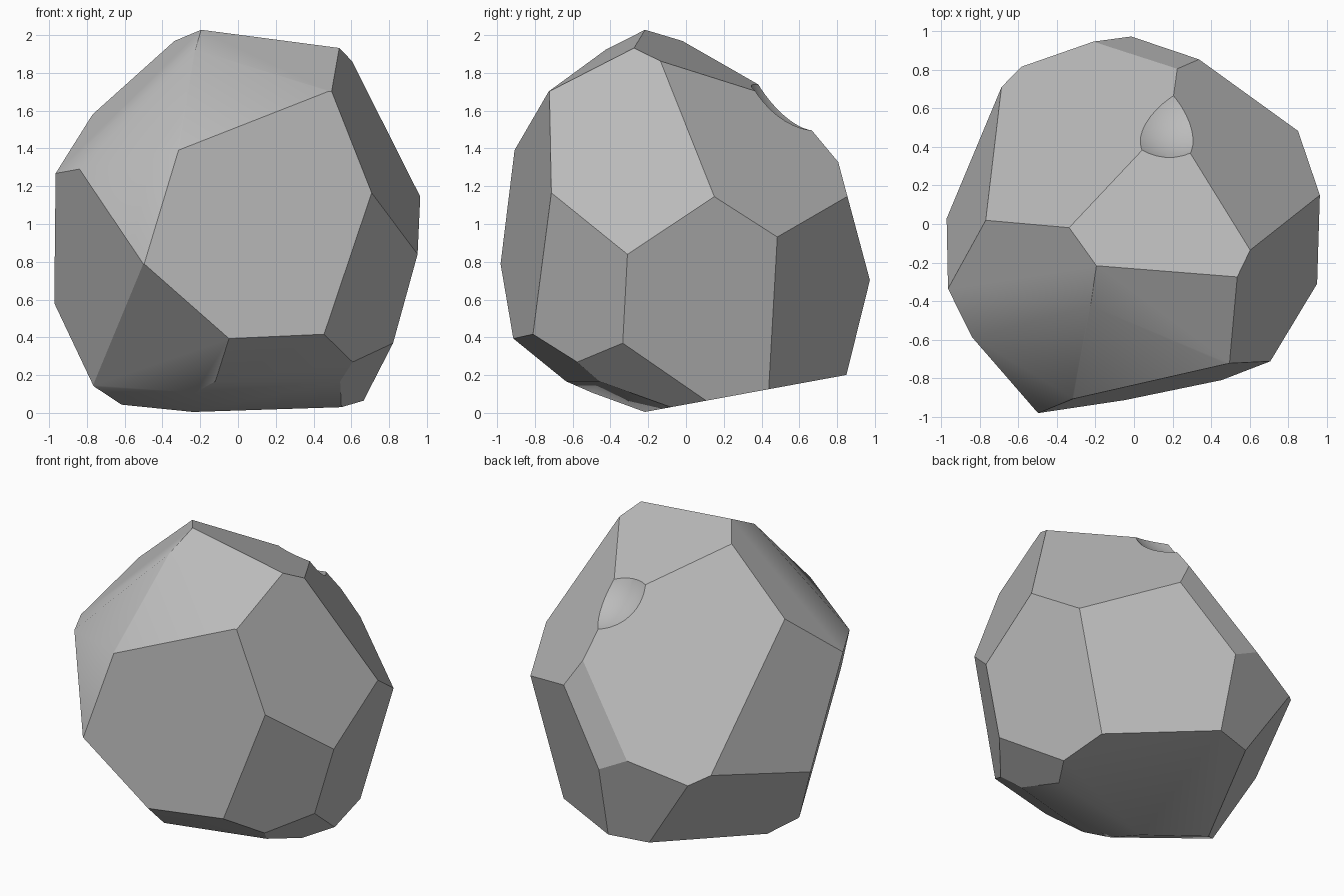
import bpy
import bmesh
import math
from mathutils import Vector

default_cube = bpy.data.objects.get("Cube")
if default_cube:
    bpy.data.objects.remove(default_cube, do_unlink=True)

CENTRE = Vector((0, 0, 1))

# Chisel cuts: outward direction and distance from the middle of the boulder
CUTS = {
    "front": (.20, -.98, .06, .85),
    "upper right side": (.90, -.26, .35, .88),
    "front right corner": (.77, -.61, -.18, .95),
    "right side": (.95, .15, -.27, .90),
    "upper back right": (.63, .56, .54, .77),
    "back right": (.52, .83, -.19, .857),
    "top": (.15, .38, .91, .824),
    "upper back left": (-.43, .72, .55, .664),
    "back chamfer": (0, .97, .26, .867),
    "lower back": (-.25, .94, -.24, .99),
    "front left side": (-.86, -.45, -.23, .92),
    "left side": (-.92, .34, .19, .825),
    "lower back left": (-.74, .43, -.52, .95),
    "lower front left": (-.46, -.63, -.63, .98),
    "lower front": (.16, -.60, -.79, 1.02),
    "underside front": (.09, -.34, -.94, .988),
    "underside left": (-.28, -.34, -.90, 1.036),
    "underside right": (.64, -.27, -.72, 1.07),
    "underside": (0, .18, -.98, .936),
    "front left shoulder": (-.535, -.80, .26, .996),
    "left shoulder": (-.66, -.26, .71, .915),
    "middle shoulder": (-.49, -.60, .63, .948),
    "front shoulder": (-.10, -.73, .68, .96),
    "brow": (.08, -.46, .885, .994),
}


def chisel(mesh, direction, distance):
    """Slice off everything beyond a plane and cap the opening."""
    normal = Vector(direction)
    length = normal.length
    result = bmesh.ops.bisect_plane(
        mesh,
        geom=mesh.verts[:] + mesh.edges[:] + mesh.faces[:],
        plane_co=CENTRE + normal * (distance / length / length),
        plane_no=normal,
        clear_outer=True,
    )
    rim = [item for item in result["geom_cut"]
           if isinstance(item, bmesh.types.BMEdge)]
    if len(rim) > 2:
        bmesh.ops.contextual_create(mesh, geom=rim)


# Stone colour
stone = bpy.data.materials.new("grey stone")
stone.use_nodes = True
grey = (.5, .5, .5, 1)
stone.diffuse_color = grey
stone.node_tree.nodes["Principled BSDF"].inputs["Base Color"].default_value = grey

# Boulder body: a block chiselled on every side
body = bmesh.new()
bmesh.ops.create_cube(body, size=3)
bmesh.ops.translate(body, verts=body.verts[:], vec=CENTRE)
for *direction, distance in CUTS.values():
    chisel(body, direction, distance)
bmesh.ops.remove_doubles(body, verts=body.verts[:], dist=.004)
bmesh.ops.recalc_face_normals(body, faces=body.faces[:])
mesh = bpy.data.meshes.new("boulder")
body.to_mesh(mesh)
body.free()
mesh.materials.append(stone)
boulder = bpy.data.objects.new("boulder", mesh)
bpy.context.collection.objects.link(boulder)

# Scooped chip where the three upper back facets meet
bpy.ops.mesh.primitive_uv_sphere_add(
    segments=48, ring_count=24, radius=.386, location=(.21, .70, 1.88))
scoop = bpy.context.object
scoop.name = "chip_cutter"
scoop.hide_render = True
scoop.data.materials.append(stone)

bpy.ops.object.select_all(action="DESELECT")
boulder.select_set(True)
bpy.context.view_layer.objects.active = boulder
chip = boulder.modifiers.new("chip", "BOOLEAN")
chip.operation = "DIFFERENCE"
chip.solver = "EXACT"
chip.object = scoop
bpy.ops.object.modifier_apply(modifier=chip.name)
bpy.data.objects.remove(scoop, do_unlink=True)

# Worn shoulders and underside blend, chiselled edges stay crisp
bpy.ops.object.shade_smooth_by_angle(angle=math.radians(31))
